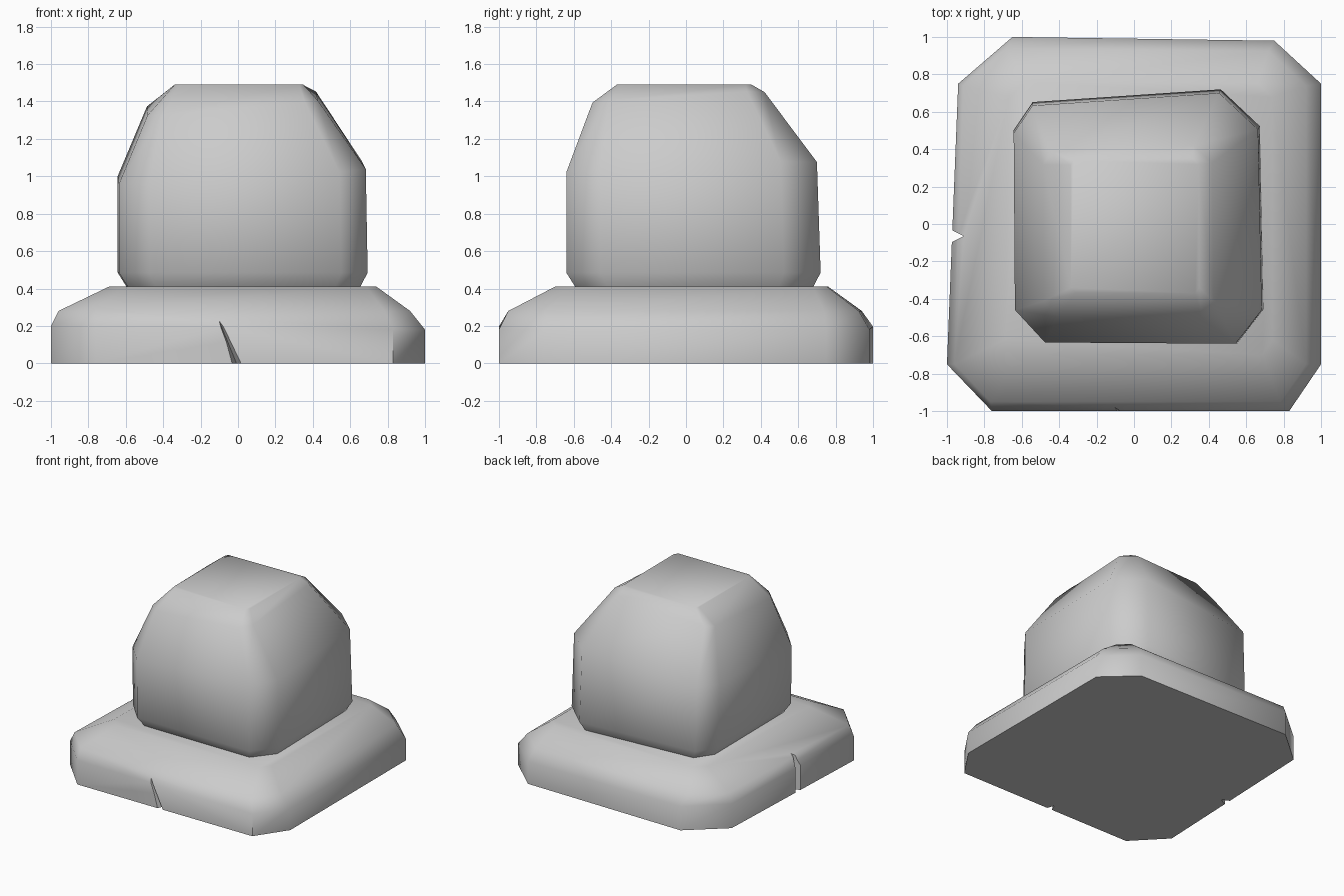
import bpy
import bmesh

if "Cube" in bpy.data.objects:
    bpy.data.objects.remove(bpy.data.objects["Cube"])


def loft(name, rings):
    """Skin a stack of equal-length point rings and cap both ends."""
    bm = bmesh.new()
    vs = [[bm.verts.new(p) for p in r] for r in rings]
    n = len(vs[0])
    for a, b in zip(vs, vs[1:]):
        for i in range(n):
            j = (i + 1) % n
            bm.faces.new((a[i], a[j], b[j], b[i]))
    bm.faces.new(vs[0][::-1])
    bm.faces.new(vs[-1])
    bmesh.ops.recalc_face_normals(bm, faces=bm.faces)
    me = bpy.data.meshes.new(name)
    bm.to_mesh(me)
    bm.free()
    ob = bpy.data.objects.new(name, me)
    bpy.context.collection.objects.link(ob)
    return ob


def ring(shape, x0, x1, y0, y1, z, k=1.0, tx=0.0, ty=0.0):
    """Fit a unit outline to the extents; k scales the corner cuts, tx/ty tilt it."""
    def cut(v):
        return (1 - (1 - abs(v)) * k) * (1 if v > 0 else -1)
    pts = []
    for u, v in shape:
        u, v = cut(u), cut(v)
        pts.append(((x0 + x1) / 2 + u * (x1 - x0) / 2,
                    (y0 + y1) / 2 + v * (y1 - y0) / 2, z + tx * u + ty * v))
    return pts


def smooth(ob, angle):
    bpy.ops.object.select_all(action='DESELECT')
    ob.select_set(True)
    bpy.context.view_layer.objects.active = ob
    bpy.ops.object.shade_smooth_by_angle(angle=angle)


# Uneven worn octagon outlines, counter-clockwise from the front left
base_shape = [(-.76, -1), (.83, -1), (1, -.75), (1, .75),
              (.75, .98), (-.65, 1), (-.94, .75), (-1, -.75)]
block_shape = [(-.74, -.99), (.78, -1), (.99, -.73), (.96, .71),
               (.65, 1), (-.84, .9), (-.99, .68), (-.98, -.73)]

# Base slab
base = loft("base_slab", [
    ring(base_shape, -1, 1, -1, 1, 0),
    ring(base_shape, -1, 1, -1, 1, .19, tx=-.01),
    ring(base_shape, -.96, .92, -.95, .94, .28, .85),
    ring(base_shape, -.69, .74, -.70, .76, .41, .45)])

# Chipped notches in the left side and the front
left_chip = loft("left_chip_cutter", [
    [(-1.06, .01, z), (-1.06, -.14, z), (-.91, -.065, z)] for z in (-.1, .5)])
front_chip = loft("front_chip_cutter", [
    [(-.06, -1.08, -.02), (.06, -1.08, -.02), (.0, -.94, -.02)],
    [(-.125, -1.06, .25), (-.10, -1.06, .25), (-.11, -.985, .25)]])
for cutter in (left_chip, front_chip):
    m = base.modifiers.new("chip", 'BOOLEAN')
    m.operation = 'DIFFERENCE'
    m.solver = 'EXACT'
    m.object = cutter
    bpy.context.view_layer.objects.active = base
    bpy.ops.object.modifier_apply(modifier=m.name)
    bpy.data.objects.remove(cutter)
smooth(base, .9)

# Upper block with sloping shoulders and a flat top
block = loft("upper_block", [
    ring(block_shape, -.59, .65, -.58, .67, .39),
    ring(block_shape, -.65, .70, -.64, .72, .485),
    ring(block_shape, -.65, .69, -.64, .70, 1.02, tx=.04, ty=.03),
    ring(block_shape, -.49, .43, -.50, .42, 1.39, .7, tx=.04, ty=.03),
    ring(block_shape, -.34, .35, -.37, .35, 1.49, .3)])
smooth(block, .9)
